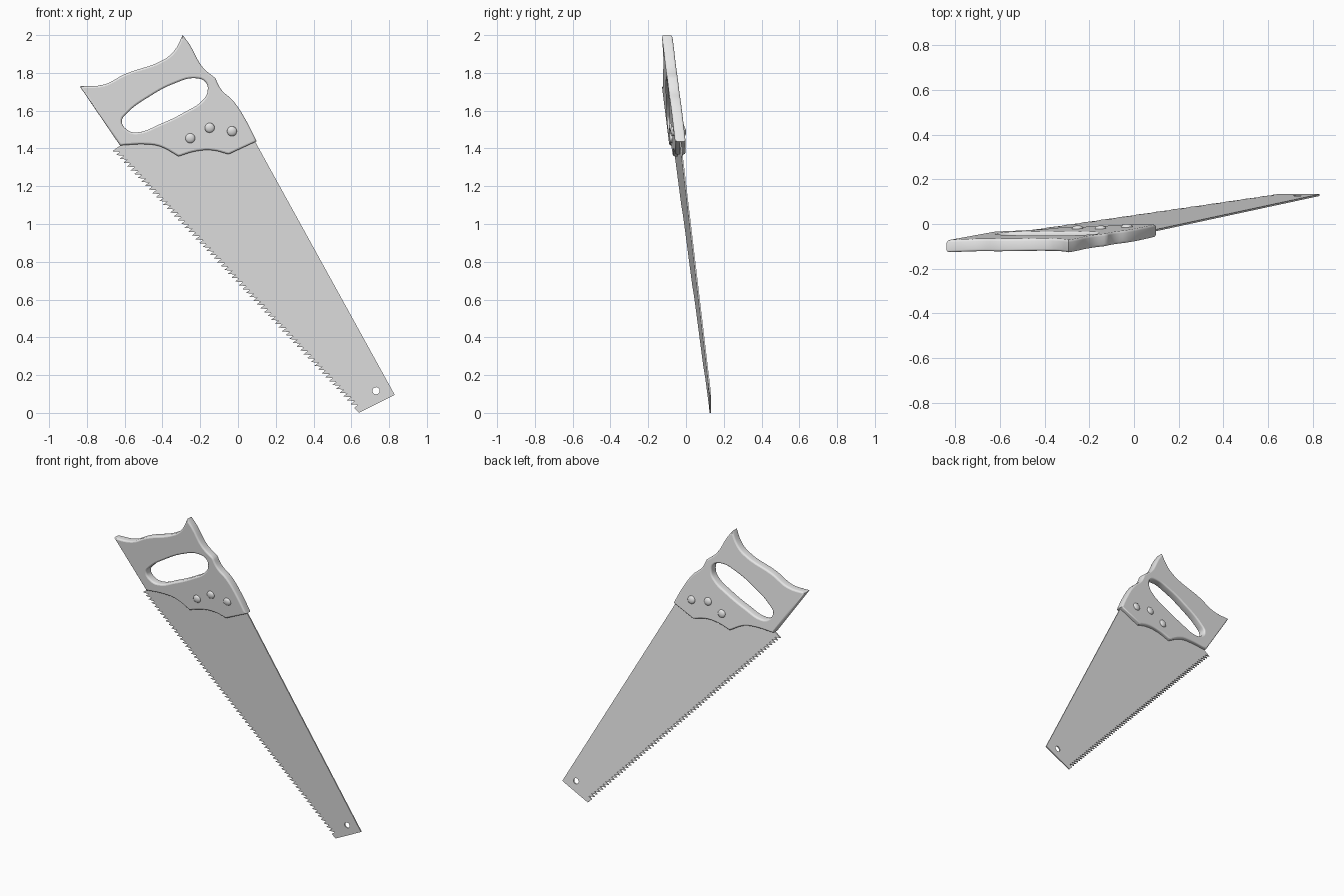
import bpy
import math
from mathutils import Matrix, Vector

cube = bpy.data.objects.get("Cube")
if cube:
    bpy.data.objects.remove(cube, do_unlink=True)

# Single plain grey
GREY = (0.8, 0.8, 0.8, 1.0)
grey = bpy.data.materials.new("plain grey")
grey.use_nodes = True
grey.diffuse_color = GREY
grey.node_tree.nodes["Principled BSDF"].inputs["Base Color"].default_value = GREY

# The saw's own flat plane (x, y, thickness) stood up and leaning gently
LEAN = Matrix(((1, 0, 0, 0),
               (0.046, -0.0934, -1, 0.10),
               (0, 1, 0, 0),
               (0, 0, 0, 1)))


def finish(obj, angle=35):
    """Lean the part into place, colour it and smooth its soft edges."""
    obj.data.transform(LEAN)
    obj.data.materials.clear()
    obj.data.materials.append(grey)
    bpy.ops.object.select_all(action='DESELECT')
    obj.select_set(True)
    bpy.context.view_layer.objects.active = obj
    bpy.ops.object.shade_smooth_by_angle(angle=math.radians(angle))


def plate(name, outlines, half, bevel=0.0):
    """Solid plate from closed outlines, each a pair (points, corner indices)."""
    curve = bpy.data.curves.new(name, 'CURVE')
    curve.dimensions = '2D'
    curve.fill_mode = 'BOTH'
    curve.resolution_u = 5
    curve.extrude = half - bevel
    curve.bevel_depth = bevel
    curve.bevel_resolution = 2
    curve.offset = -bevel
    for points, corners in outlines:
        spline = curve.splines.new('BEZIER')
        spline.bezier_points.add(len(points) - 1)
        spline.use_cyclic_u = True
        for i, (p, co) in enumerate(zip(spline.bezier_points, points)):
            p.co = (co[0], co[1], 0)
            kind = 'VECTOR' if i in corners else 'AUTO'
            p.handle_left_type = p.handle_right_type = kind
    temp = bpy.data.objects.new(name + "_outline", curve)
    bpy.context.collection.objects.link(temp)
    graph = bpy.context.evaluated_depsgraph_get()
    mesh = bpy.data.meshes.new_from_object(temp.evaluated_get(graph))
    bpy.data.objects.remove(temp, do_unlink=True)
    obj = bpy.data.objects.new(name, mesh)
    bpy.context.collection.objects.link(obj)
    finish(obj)
    return obj


def ring(cx, cy, r, n):
    return [(cx + r * math.cos(i * math.tau / n), cy + r * math.sin(i * math.tau / n))
            for i in range(n)]


# Handle with a shaped outline and a grip opening
HALF = 0.028
handle_outline = [
    (-.838, 1.729), (-.71, 1.738), (-.60, 1.793), (-.388, 1.873), (-.335, 1.92),
    (-.293, 2.0), (-.256, 1.95), (-.187, 1.83), (-.12, 1.772), (-.09, 1.713),
    (-.024, 1.65), (.045, 1.544), (.098, 1.438), (-.05, 1.369), (-.135, 1.39),
    (-.224, 1.385), (-.314, 1.358), (-.414, 1.411), (-.488, 1.422), (-.625, 1.416)]
grip_opening = [
    (-.615, 1.544), (-.588, 1.586), (-.467, 1.676), (-.335, 1.745), (-.23, 1.772),
    (-.172, 1.751), (-.161, 1.703), (-.187, 1.655), (-.282, 1.592), (-.414, 1.528),
    (-.535, 1.485), (-.583, 1.496)]
plate("handle", [(handle_outline, {0, 5, 8, 12, 13, 16, 19}), (grip_opening, set())],
      HALF, 0.01)

# Blade with a row of teeth leaning toward the handle
TEETH = 68
start, end = Vector((-.643, 1.402)), Vector((.655, .022))
step = (end - start) / TEETH
outward = Vector((step.y, -step.x)).normalized() * 0.027
blade_outline = [(.64, 0), (.83, .095), (.094, 1.43), (.04, 1.5), (-.1, 1.45), (-.6, 1.43)]
for i in range(TEETH):
    root = start + step * i
    blade_outline += [root, root + outward - step * 0.1]
hang_hole = ring(.731, .117, .019, 16)
plate("blade", [(blade_outline, set(range(len(blade_outline)))),
                (hang_hole, set(range(len(hang_hole))))], 0.004)

# Domed rivets on both faces of the handle
for n, (x, y) in enumerate([(-.253, 1.454), (-.15, 1.509), (-.032, 1.491)]):
    for side, label in ((1, "front"), (-1, "back")):
        bpy.ops.mesh.primitive_uv_sphere_add(segments=20, ring_count=10, radius=1)
        rivet = bpy.context.object
        rivet.name = f"rivet_{label}_{n + 1}"
        rivet.data.transform(Matrix.Translation((x, y, side * HALF))
                             @ Matrix.Diagonal((.026, .026, .013, 1)))
        finish(rivet)
